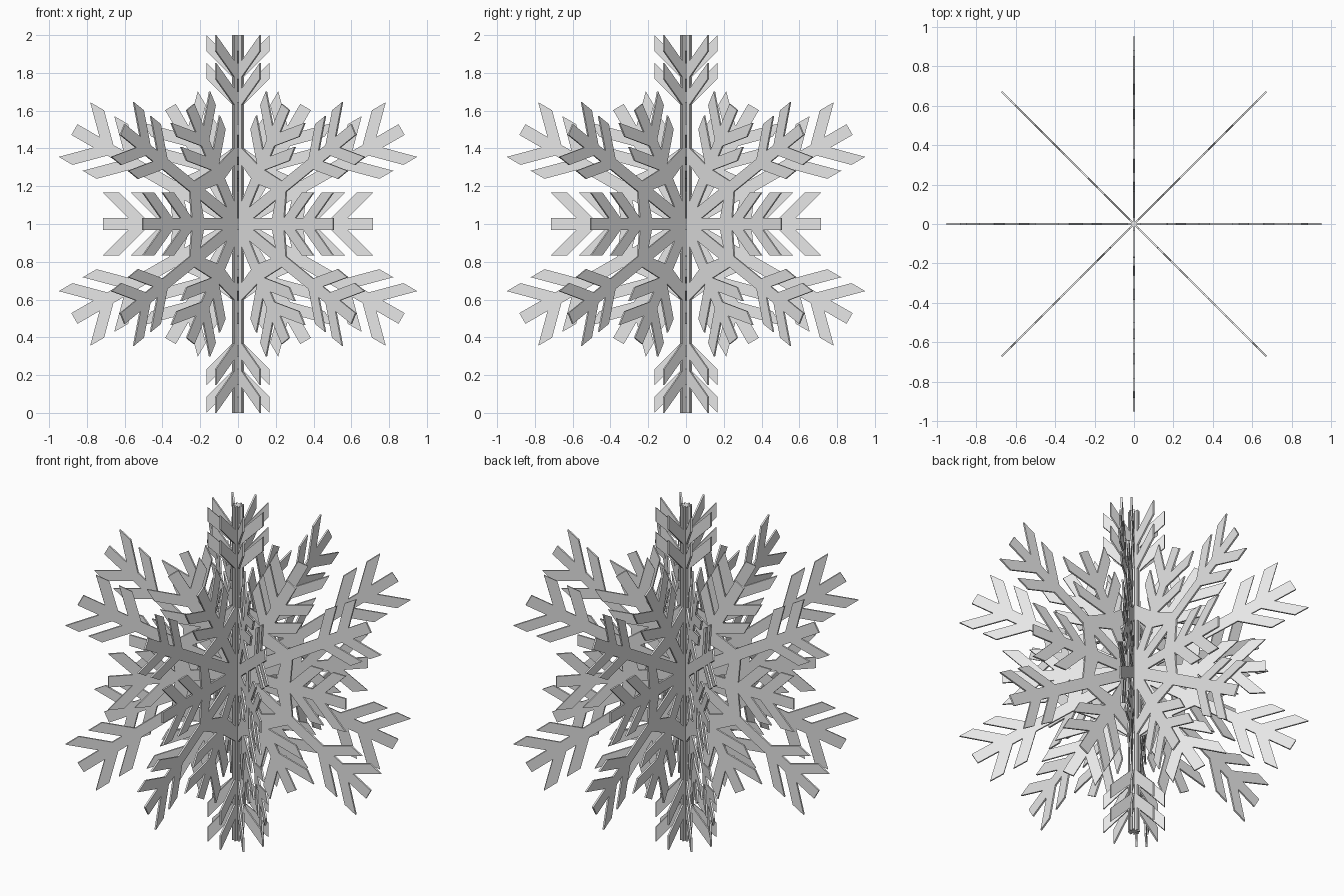
import bpy, bmesh
from math import radians, pi
from mathutils import Matrix, Vector

cube = bpy.data.objects.get("Cube")
if cube:
    bpy.data.objects.remove(cube, do_unlink=True)

HALF = 0.0325      # half width of an arm
REACH = 0.167      # how far side branches stick out
NOTCH = 0.085      # branch length measured along the arm
THICK = 0.01
LONG, SHORT = 1.0, 0.715
SPACING = 0.147    # distance between branch pairs

grey = bpy.data.materials.new("pale_grey")
grey.use_nodes = True
grey.diffuse_color = (0.8, 0.8, 0.8, 1)
grey.node_tree.nodes["Principled BSDF"].inputs["Base Color"].default_value = (0.8, 0.8, 0.8, 1)


def half_arm(length, root=None):
    """One side of an arm, from root to end, with two 45 degree branches."""
    pts = [(root, HALF)] if root else []
    slope = REACH - HALF
    for tip in (length - SPACING, length):
        pts += [(tip - NOTCH - slope, HALF), (tip - NOTCH, REACH),
                (tip, REACH), (tip - slope, HALF)]
    return pts + [(length, HALF)]


def turned(pts, angle):
    rot = Matrix.Rotation(angle, 3, 'Z')
    return [rot @ Vector((u, v, 0)) for u, v in pts]


# Outline of six long and six short arms, counter-clockwise
outline, holes = [], []
for i in range(12):
    angle = i * pi / 6
    is_long = i % 2 == 1
    side = half_arm(LONG, 0.40) if is_long else half_arm(SHORT)
    outline += turned([(u, -v) for u, v in side] + side[::-1], angle)
    # Slit between this arm and the next one
    here, after = (0.31, 0.26) if is_long else (0.26, 0.31)
    inner = HALF / 0.2679
    holes.append(turned([(inner, HALF), (here, HALF)], angle)
                 + turned([(after, -HALF)], angle + pi / 6))

# Flat flake as a filled curve with thickness
curve = bpy.data.curves.new("flake_outline", 'CURVE')
curve.dimensions = '2D'
curve.fill_mode = 'BOTH'
curve.extrude = THICK / 2
for loop in [outline] + holes:
    spline = curve.splines.new('POLY')
    spline.points.add(len(loop) - 1)
    for point, co in zip(spline.points, loop):
        point.co = (co.x, co.y, 0, 1)
    spline.use_cyclic_u = True
helper = bpy.data.objects.new("flake_outline", curve)
bpy.context.scene.collection.objects.link(helper)
bpy.context.view_layer.update()
mesh = bpy.data.meshes.new_from_object(
    helper.evaluated_get(bpy.context.evaluated_depsgraph_get()))
bpy.data.objects.remove(helper, do_unlink=True)

# Weld caps to sides and stand the flake upright
bm = bmesh.new()
bm.from_mesh(mesh)
bmesh.ops.remove_doubles(bm, verts=bm.verts, dist=0.0005)
bmesh.ops.recalc_face_normals(bm, faces=bm.faces)
bmesh.ops.rotate(bm, verts=bm.verts, matrix=Matrix.Rotation(pi / 2, 3, 'X'))
for face in bm.faces:
    face.smooth = False
    face.material_index = 0
bm.to_mesh(mesh)
bm.free()
mesh.name = "flake"
mesh.materials.clear()
mesh.materials.append(grey)

# Four flakes crossing on the vertical axis
for k, name in enumerate(("flake_front", "flake_diagonal_a", "flake_side", "flake_diagonal_b")):
    flake = bpy.data.objects.new(name, mesh)
    flake.location = (0, 0, 1)
    flake.rotation_euler = (0, 0, radians(45 * k))
    bpy.context.scene.collection.objects.link(flake)
